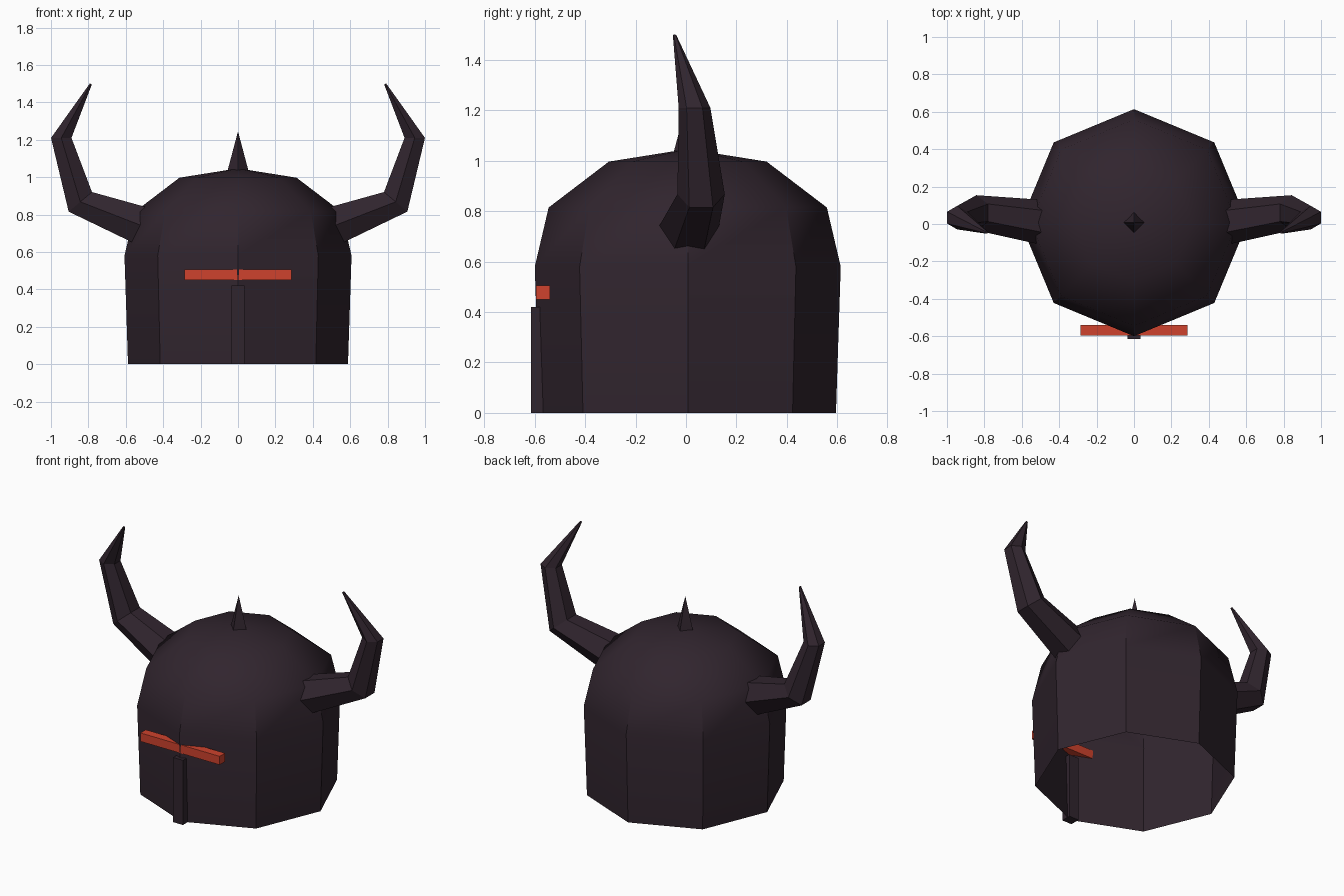
import bpy, bmesh, math
from mathutils import Vector

if "Cube" in bpy.data.objects:
    bpy.data.objects.remove(bpy.data.objects["Cube"])

CY = 0.007  # shell centre in y


def material(name, rgb):
    m = bpy.data.materials.new(name)
    m.diffuse_color = (*rgb, 1)
    m.use_nodes = True
    m.node_tree.nodes["Principled BSDF"].inputs["Base Color"].default_value = m.diffuse_color
    return m


IRON = material("dark iron", (0.030, 0.018, 0.027))
RED = material("glowing red", (0.62, 0.055, 0.026))


def make(name, rings, mat, cap_start=True, cap_end=True, smooth=None):
    """Loft a list of vertex rings; a one-point ring becomes a tip."""
    bm = bmesh.new()
    loops = [[bm.verts.new(p) for p in ring] for ring in rings]
    for a, b in zip(loops, loops[1:]):
        n = len(a)
        for i in range(n):
            j = (i + 1) % n
            bm.faces.new((a[i], a[j], b[0]) if len(b) == 1 else (a[i], a[j], b[j], b[i]))
    if cap_start:
        bm.faces.new(loops[0][::-1])
    if cap_end and len(loops[-1]) > 1:
        bm.faces.new(loops[-1])
    bmesh.ops.recalc_face_normals(bm, faces=bm.faces)
    me = bpy.data.meshes.new(name)
    bm.to_mesh(me)
    bm.free()
    me.materials.append(mat)
    ob = bpy.data.objects.new(name, me)
    bpy.context.collection.objects.link(ob)
    if smooth:
        bpy.ops.object.select_all(action='DESELECT')
        ob.select_set(True)
        bpy.context.view_layer.objects.active = ob
        bpy.ops.object.shade_smooth_by_angle(angle=math.radians(smooth))
    return ob


def flat_ring(r, z, n):
    if r == 0:
        return [(0, CY, z)]
    return [(r * math.cos(2 * math.pi * i / n), CY + r * math.sin(2 * math.pi * i / n), z)
            for i in range(n)]


def box(name, x, y0, y1, z0, z1, mat):
    return make(name, [[(-x, y0, z), (x, y0, z), (x, y1, z), (-x, y1, z)] for z in (z0, z1)], mat)


# helmet shell: eight-sided dome, open underneath
profile = [(0.588, 0), (0.607, 0.58), (0.552, 0.815), (0.313, 0.997), (0, 1.047)]
make("helmet_shell", [flat_ring(r, z, 8) for r, z in profile], IRON, cap_start=False, smooth=40)

# crown spike
make("crown_spike", [flat_ring(0.057, 1.03, 4), flat_ring(0, 1.245, 4)], IRON)

# visor slit and nose guard
box("visor_slit", 0.285, -0.595, -0.54, 0.45, 0.505, RED)
box("nose_guard", 0.035, -0.615, -0.55, 0, 0.42, IRON)

# horns: six-sided rings as (centre, radius, tilt of the ring's inward axis)
stations = [((0.50, 0.01, 0.735), 0.120, 111),
            ((0.843, 0.06, 0.868), 0.094, 140),
            ((0.945, 0.034, 1.21), 0.063, 180),
            ((0.787, -0.045, 1.498), 0.007, 205)]
for side, label in ((1, "right"), (-1, "left")):
    rings = []
    for c, r, tilt in stations:
        t = math.radians(tilt)
        u, v = Vector((0, 1, 0)), Vector((math.cos(t), 0, math.sin(t)))
        pts = [Vector(c) + r * (math.cos(k * math.pi / 3) * u + math.sin(k * math.pi / 3) * v)
               for k in range(6)]
        rings.append([(p.x * side, p.y, p.z) for p in pts])
    make(label + "_horn", rings, IRON)
